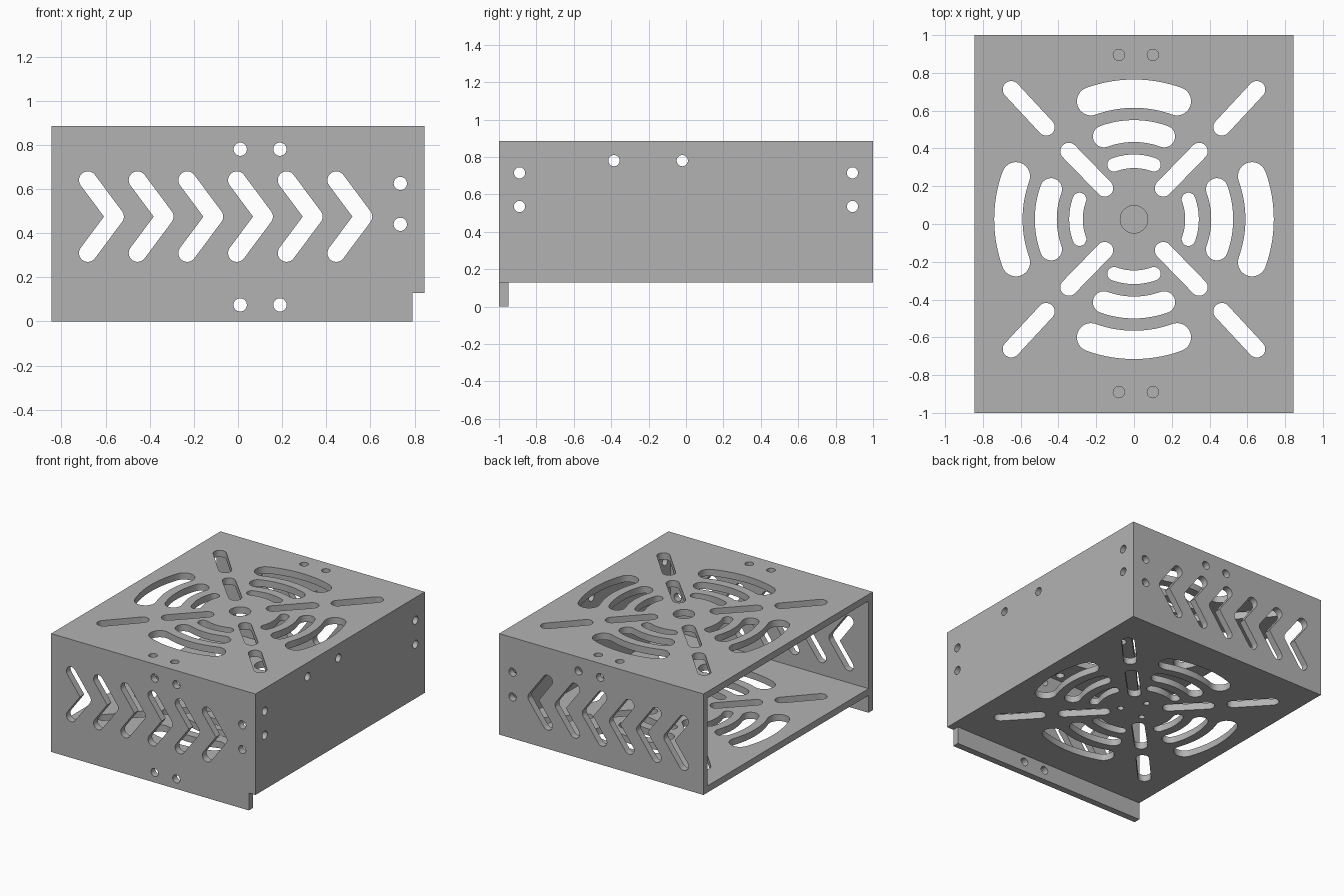
import bpy, bmesh
from math import sin, cos, pi, radians, atan2
from mathutils import Vector

old = bpy.data.objects.get("Cube")
if old:
    bpy.data.objects.remove(old, do_unlink=True)

# Main sizes
HX, HY, TOP, FLOOR, WALL = 0.845, 1.0, 0.885, 0.13, 0.05
HUB = Vector((0, 0.025))


# ---- 2D outlines ----
def arc(c, r, a0, a1, n=14):
    return [Vector((c[0] + r * cos(a0 + (a1 - a0) * i / n),
                    c[1] + r * sin(a0 + (a1 - a0) * i / n))) for i in range(n + 1)]


def rect(u0, u1, v0, v1):
    return [Vector(p) for p in ((u0, v0), (u1, v0), (u1, v1), (u0, v1))]


def circle(c, r=0.03):
    return arc(c, r, 0, 2 * pi, 32)


def slot(p, q, r):
    a = atan2(q[1] - p[1], q[0] - p[0])
    return arc(q, r, a - pi / 2, a + pi / 2) + arc(p, r, a + pi / 2, a + 3 * pi / 2)


def curved_slot(mid, w, angle, half=radians(20)):
    s, e = angle - half, angle + half
    on = lambda a: HUB + mid * Vector((cos(a), sin(a)))
    return (arc(HUB, mid + w, s, e, 20) + arc(on(e), w, e, e + pi)
            + arc(HUB, mid - w, e, s, 20) + arc(on(s), w, s + pi, s + 2 * pi))


def chevron(x, z, dx=0.123, dz=0.165, r=0.04):
    n = atan2(dx, dz)
    return (arc((x, z + dz), r, n + pi, n) + arc((x + dx, z), r, n, -n)
            + arc((x, z - dz), r, -n, -n - pi)
            + [Vector((x + dx - r / cos(n), z))])


# ---- Solids ----
PLACE = {"x": lambda u, v, d: (d, u, v),
         "y": lambda u, v, d: (u, d, v),
         "z": lambda u, v, d: (u, v, d)}


def add_prism(bm, outline, axis, lo, hi):
    pts = []
    for p in outline:
        if not pts or ((p - pts[-1]).length > 1e-5 and (p - pts[0]).length > 1e-5):
            pts.append(p)
    face = bm.faces.new([bm.verts.new(PLACE[axis](p.x, p.y, lo)) for p in pts])
    ext = bmesh.ops.extrude_face_region(bm, geom=[face])
    moved = [g for g in ext["geom"] if isinstance(g, bmesh.types.BMVert)]
    bmesh.ops.translate(bm, verts=moved, vec=PLACE[axis](0, 0, hi - lo))


def make_object(name, prisms):
    bm = bmesh.new()
    for p in prisms:
        add_prism(bm, *p)
    bmesh.ops.recalc_face_normals(bm, faces=bm.faces)
    mesh = bpy.data.meshes.new(name)
    bm.to_mesh(mesh)
    bm.free()
    obj = bpy.data.objects.new(name, mesh)
    bpy.context.collection.objects.link(obj)
    return obj


housing = make_object("vented_housing", [(rect(-HX, HX, -HY, HY), "z", 0, TOP)])

# Hollow with an open left end
cavity = [(rect(-HX - 1, HX - WALL, -HY + WALL, HY - WALL), "z", FLOOR + WALL, TOP - WALL)]
# Space behind the hanging front flange, and the notch at its end
underside = [(rect(-2, 2, -HY + WALL, 2), "z", -1, FLOOR)]
notch = [(rect(HX - 0.055, 2, -2, 2), "z", -1, FLOOR)]

# Chevron vents and screw holes through front and back
side_vents = [(chevron(-0.68 + 0.225 * i, 0.475), "y", -2, 2) for i in range(6)]
side_vents += [(circle(c), "y", -2, 2)
               for c in ((0.01, 0.78), (0.19, 0.78), (0.735, 0.625), (0.735, 0.44))]
flange_holes = [(circle((x, 0.075)), "y", -2, 0) for x in (0.01, 0.19)]

# Screw holes in the closed end
end_holes = [(circle((y, z)), "x", 0, 2) for y in (-0.89, 0.89) for z in (0.535, 0.715)]
end_holes += [(circle((y, 0.78)), "x", 0, 2) for y in (-0.385, -0.02)]

# Fan grille through top and floor
grille = [(curved_slot(mid, w, k * pi / 2), "z", -1, 2)
          for mid, w in ((0.665, 0.075), (0.467, 0.058), (0.307, 0.036))
          for k in range(4)]
for sx in (-1, 1):
    for sy in (-1, 1):
        for p, q in (((0.155, 0.165), (0.345, 0.36)), ((0.465, 0.488), (0.65, 0.687))):
            flip = lambda v: HUB + Vector((v[0] * sx, v[1] * sy))
            grille.append((slot(flip(p), flip(q), 0.045), "z", -1, 2))

# Holes in the lid only, and three small ones in the floor only
lid_holes = [(circle(HUB, 0.073), "z", 0.5, 2)]
lid_holes += [(circle((x, y)), "z", 0.5, 2) for x in (-0.08, 0.1) for y in (-0.89, 0.895)]
floor_holes = [(circle(HUB + 0.11 * Vector((cos(a), sin(a))), 0.022), "z", -1, 0.5)
               for a in (pi / 2 + k * 2 * pi / 3 for k in range(3))]

# Cut each group in turn
cutters = []
for name, group in (("cavity_cutter", cavity), ("underside_cutter", underside),
                    ("notch_cutter", notch), ("side_vent_cutter", side_vents),
                    ("flange_hole_cutter", flange_holes), ("end_hole_cutter", end_holes),
                    ("grille_cutter", grille), ("lid_hole_cutter", lid_holes),
                    ("floor_hole_cutter", floor_holes)):
    cutter = make_object(name, group)
    cutter.hide_render = True
    cutters.append(cutter)
    mod = housing.modifiers.new(name, "BOOLEAN")
    mod.operation, mod.solver, mod.object = "DIFFERENCE", "EXACT", cutter

# Bake the cuts and drop the cutters
bpy.context.view_layer.update()
baked = bpy.data.meshes.new_from_object(
    housing.evaluated_get(bpy.context.evaluated_depsgraph_get()))
housing.modifiers.clear()
housing.data = baked
for cutter in cutters:
    bpy.data.objects.remove(cutter, do_unlink=True)

# Plain grey metal
grey = bpy.data.materials.new("sheet_metal_grey")
grey.use_nodes = True
color = (0.45, 0.45, 0.45, 1)
grey.diffuse_color = color
grey.node_tree.nodes["Principled BSDF"].inputs["Base Color"].default_value = color
baked.materials.clear()
baked.materials.append(grey)

# Smooth hole walls, sharp sheet edges
bpy.ops.object.select_all(action="DESELECT")
housing.select_set(True)
bpy.context.view_layer.objects.active = housing
bpy.ops.object.shade_smooth_by_angle(angle=radians(30))
